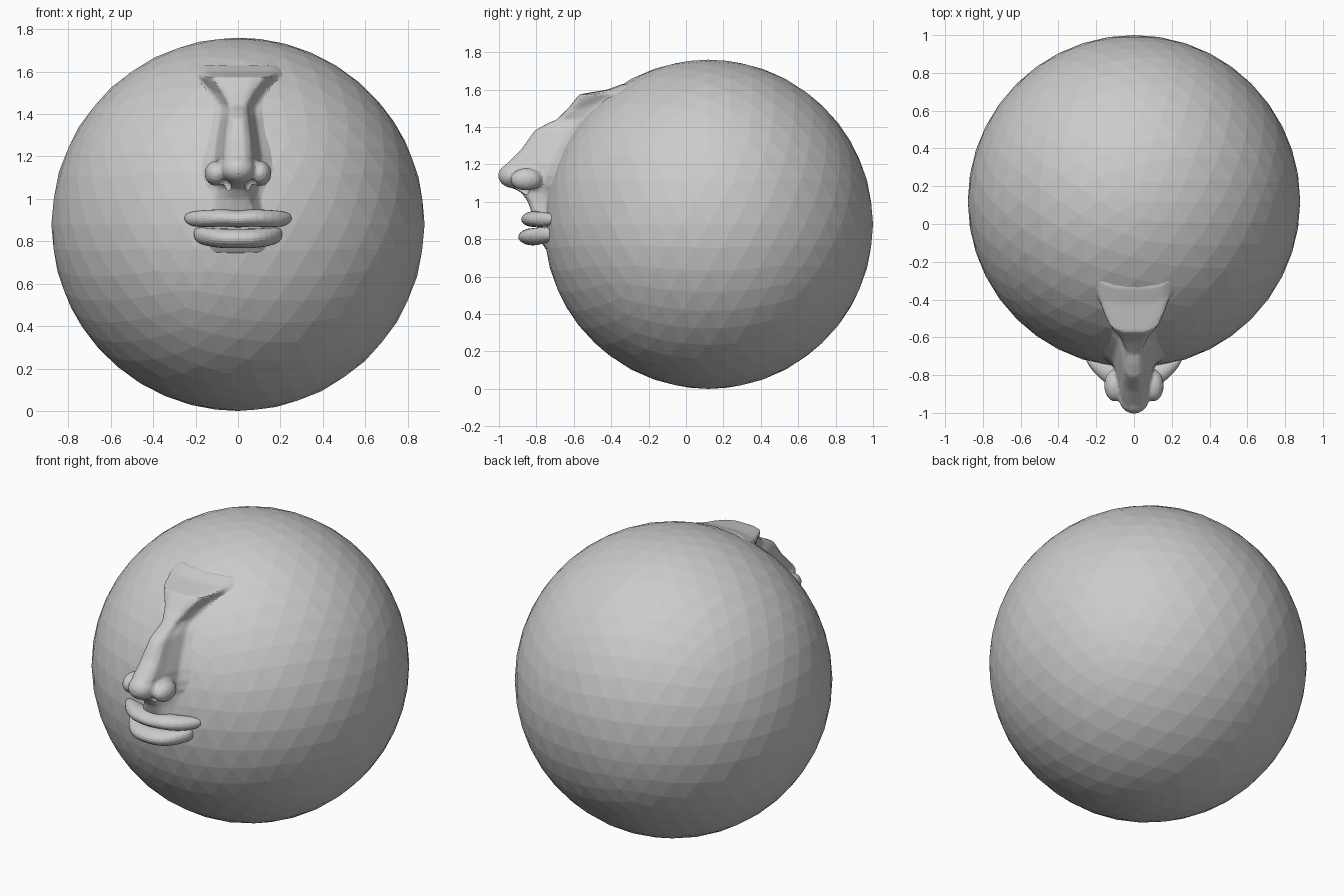
import bpy, bmesh, math
from mathutils import Matrix

if "Cube" in bpy.data.objects:
    bpy.data.objects.remove(bpy.data.objects["Cube"])

R, CY, CZ = 0.88, 0.12, 0.88


def ball_y(x, z):
    """Front surface of the head ball at (x, z)."""
    return CY - math.sqrt(max(0.0, R * R - x * x - (z - CZ) ** 2))


def new_object(name, bm):
    bmesh.ops.recalc_face_normals(bm, faces=bm.faces)
    me = bpy.data.meshes.new(name)
    bm.to_mesh(me)
    bm.free()
    ob = bpy.data.objects.new(name, me)
    bpy.context.collection.objects.link(ob)
    return ob


def loft(bm, rings):
    """Skin closed rings of points and cap both ends."""
    vs = [[bm.verts.new(p) for p in r] for r in rings]
    n = len(vs[0])
    for a, b in zip(vs, vs[1:]):
        for i in range(n):
            j = (i + 1) % n
            bm.faces.new((a[i], a[j], b[j], b[i]))
    bm.faces.new(vs[0])
    bm.faces.new(vs[-1])


def ellipsoid(bm, c, r):
    m = Matrix.Translation(c) @ Matrix.Diagonal((*r, 1))
    bmesh.ops.create_icosphere(bm, subdivisions=3, radius=1, matrix=m)


# Head: faceted ball
bm = bmesh.new()
bmesh.ops.create_icosphere(bm, subdivisions=4, radius=R,
                           matrix=Matrix.Translation((0, CY, CZ)))
new_object("head", bm)

# Brow, nose bridge and muzzle: z, ridge y, ridge half width, base half width
sections = [
    (1.63, -0.34, 0.19, 0.30), (1.60, -0.42, 0.19, 0.29),
    (1.575, -0.57, 0.16, 0.26), (1.50, -0.63, 0.09, 0.20),
    (1.44, -0.69, 0.055, 0.15), (1.42, -0.74, 0.05, 0.14),
    (1.38, -0.81, 0.06, 0.14), (1.28, -0.88, 0.073, 0.16),
    (1.20, -0.96, 0.08, 0.18), (1.14, -0.99, 0.075, 0.19),
    (1.09, -0.96, 0.065, 0.19), (1.05, -0.88, 0.06, 0.18),
    (1.00, -0.845, 0.07, 0.17), (0.94, -0.825, 0.09, 0.17),
    (0.88, -0.80, 0.13, 0.21), (0.80, -0.785, 0.13, 0.21),
    (0.74, -0.745, 0.12, 0.19),
]
rings = []
for z, yr, wr, wb in sections:
    half = [(wb, 0), (wr + 0.3 * (wb - wr), 0.2), (wr, 0.6),
            (0.8 * wr, 0.88), (0.4 * wr, 1.0)]
    ring = []
    for x, h in half + [(-x, h) for x, h in reversed(half)]:
        base = ball_y(wb, z) + 0.015
        ring.append((x, base + (yr - base) * h, z))
    ring.append((0, ball_y(wb, z) + 0.10, z))
    rings.append(ring)
bm = bmesh.new()
loft(bm, rings)

# Nose tip and wings
ellipsoid(bm, (0, -0.922, 1.14), (0.08, 0.083, 0.068))
for s in (-1, 1):
    ellipsoid(bm, (s * 0.103, -0.855, 1.12), (0.055, 0.085, 0.06))
nose = new_object("brow_and_nose", bm)
mod = nose.modifiers.new("merge", 'REMESH')
mod.mode = 'VOXEL'
mod.voxel_size = 0.011
mod = nose.modifiers.new("soften", 'SMOOTH')
mod.factor = 0.5
mod.iterations = 4

# Nostrils
bm = bmesh.new()
for s in (-1, 1):
    ellipsoid(bm, (s * 0.062, -0.885, 1.06), (0.032, 0.048, 0.04))
cutter = new_object("nostril_cutter", bm)
cutter.hide_render = True
cutter.hide_set(True)
mod = nose.modifiers.new("nostrils", 'BOOLEAN')
mod.operation = 'DIFFERENCE'
mod.solver = 'EXACT'
mod.object = cutter


# Lips: x, centre y, centre z, y radius, z radius
def lip(name, stations):
    full = [(-s[0], *s[1:]) for s in reversed(stations) if s[0] > 0] + stations
    rings = []
    for x, y, z, ry, rz in full:
        rings.append([(x, y + ry * math.cos(a), z + rz * math.sin(a))
                      for a in (i * math.tau / 12 for i in range(12))])
    bm = bmesh.new()
    loft(bm, rings)
    ob = new_object(name, bm)
    ob.modifiers.new("round", 'SUBSURF').levels = 1
    ob.modifiers["round"].render_levels = 1


lip("upper_lip", [
    (0, -0.815, 0.903, 0.068, 0.040), (0.05, -0.815, 0.91, 0.07, 0.044),
    (0.12, -0.80, 0.908, 0.068, 0.043), (0.19, -0.755, 0.905, 0.06, 0.042),
    (0.235, -0.725, 0.907, 0.035, 0.03), (0.255, -0.71, 0.91, 0.012, 0.012)])
lip("lower_lip", [
    (0, -0.82, 0.813, 0.082, 0.048), (0.07, -0.815, 0.813, 0.082, 0.048),
    (0.13, -0.79, 0.818, 0.075, 0.046), (0.18, -0.745, 0.827, 0.06, 0.042),
    (0.21, -0.725, 0.835, 0.025, 0.025)])
